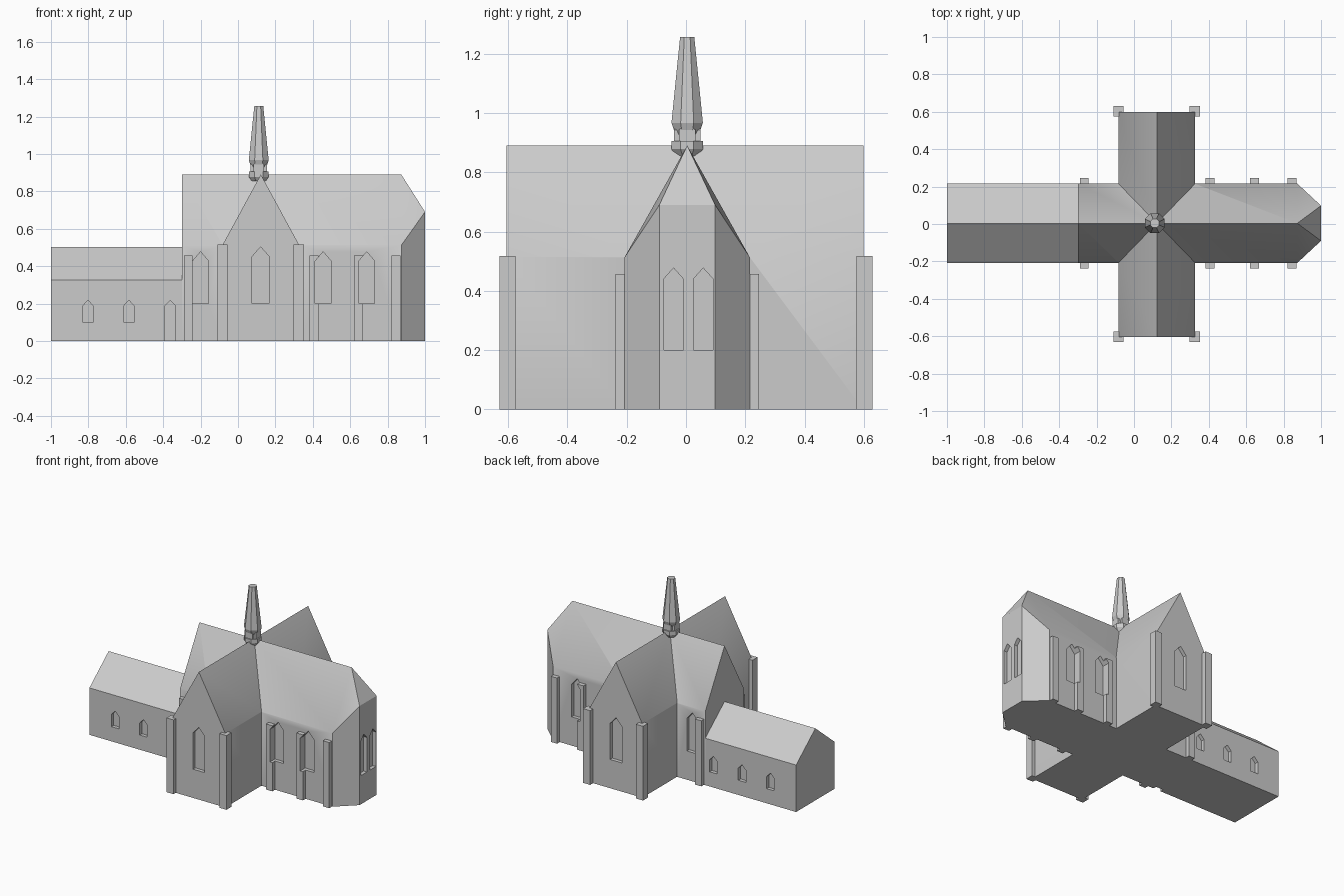
import bpy, bmesh, math

if "Cube" in bpy.data.objects:
    bpy.data.objects.remove(bpy.data.objects["Cube"])

CY = 0.004            # centre line of the nave
HW = 0.212            # half width of the nave
TX = 0.122            # centre line of the transept
SX = 0.111            # spire centre

stone = bpy.data.materials.new("light grey stone")
stone.diffuse_color = (0.6, 0.6, 0.6, 1)
stone.use_nodes = True
stone.node_tree.nodes["Principled BSDF"].inputs["Base Color"].default_value = stone.diffuse_color


def solid(name, *groups):
    """One object made of the convex hull of each group of points."""
    bm = bmesh.new()
    for pts in groups:
        part = bmesh.new()
        for p in pts:
            part.verts.new(p)
        bmesh.ops.convex_hull(part, input=part.verts[:])
        bmesh.ops.dissolve_limit(part, angle_limit=0.01, verts=part.verts[:], edges=part.edges[:])
        bmesh.ops.recalc_face_normals(part, faces=part.faces[:])
        tmp = bpy.data.meshes.new("tmp")
        part.to_mesh(tmp)
        part.free()
        bm.from_mesh(tmp)
        bpy.data.meshes.remove(tmp)
    mesh = bpy.data.meshes.new(name)
    bm.to_mesh(mesh)
    bm.free()
    mesh.materials.append(stone)
    ob = bpy.data.objects.new(name, mesh)
    bpy.context.collection.objects.link(ob)
    return ob


def box(x0, x1, y0, y1, z0, z1):
    return [(x, y, z) for x in (x0, x1) for y in (y0, y1) for z in (z0, z1)]


def gable(c, hw, z0, eave, ridge, a, b, along):
    """Points of a pointed prism running from a to b along the x or y axis."""
    prof = [(c - hw, z0), (c + hw, z0), (c - hw, eave), (c + hw, eave), (c, ridge)]
    if along == 'x':
        return [(t, u, z) for t in (a, b) for u, z in prof]
    return [(u, t, z) for t in (a, b) for u, z in prof]


def octagon(r, z):
    R = r / math.cos(math.pi / 8)
    return [(SX + R * math.cos((k + .5) * math.pi / 4),
             CY + R * math.sin((k + .5) * math.pi / 4), z) for k in range(8)]


def boolean(ob, other, op):
    m = ob.modifiers.new(op, 'BOOLEAN')
    m.operation = op
    m.solver = 'EXACT'
    m.object = other
    bpy.context.view_layer.objects.active = ob
    bpy.ops.object.modifier_apply(modifier=m.name)


# main nave with the three-sided end
nave_pts = gable(CY, HW, 0, 0.512, 0.89, -0.3, 0.873, 'x')
nave_pts += [(1, CY + s * 0.094, z) for s in (-1, 1) for z in (0, 0.69)]
church = solid("nave_and_transept", nave_pts)

# transept
transept = solid("transept", gable(TX, 0.204, 0, 0.515, 0.89, -0.605, 0.598, 'y'))
boolean(church, transept, 'UNION')
bpy.data.objects.remove(transept)

# low western hall
hall = solid("low_hall", gable(CY, HW, 0, 0.327, 0.502, -1, -0.3, 'x'))

# buttresses of the nave and of the transept corners
nave_b, tran_b = [], []
for s in (-1, 1):
    for x in (-0.266, 0.407, 0.643, 0.846):
        ys = sorted((CY + s * (HW - 0.02), CY + s * 0.242))
        nave_b.append(box(x - 0.024, x + 0.024, *ys, 0, 0.457))
    for x in (-0.083, 0.325):
        ys = sorted((s * 0.575, s * 0.63))
        tran_b.append(box(x - 0.027, x + 0.027, *ys, 0, 0.517))
nave_buttresses = solid("nave_buttresses", *nave_b)
solid("transept_buttresses", *tran_b)

# pointed windows and door, cut as recesses
D, OUT = 0.025, 0.07
hall_w, nave_w = [], []
for s in (-1, 1):
    wall = CY + s * HW
    for x in (-0.802, -0.583, -0.363):
        z0 = -0.01 if (x > -0.4 and s < 0) else 0.102
        hall_w.append(gable(x, 0.029, z0, 0.187, 0.217, wall - s * D, wall + s * OUT, 'y'))
    for x in (-0.2, 0.455, 0.688):
        nave_w.append(gable(x, 0.042, 0.2, 0.428, 0.477, wall - s * D, wall + s * OUT, 'y'))
    end = 0.598 if s > 0 else -0.605
    nave_w.append(gable(0.121, 0.045, 0.2, 0.452, 0.503, end - s * D, end + s * OUT, 'y'))
    nave_w.append(gable(CY + 0.004 + s * 0.05, 0.033, 0.2, 0.44, 0.477, 1 - D, 1 + OUT, 'x'))
for targets, shapes in (((hall,), hall_w), ((church, nave_buttresses), nave_w)):
    cutter = solid("window_cutter", *shapes)
    cutter.hide_render = True
    for ob in targets:
        boolean(ob, cutter, 'DIFFERENCE')
    bpy.data.objects.remove(cutter)

# ridge turret: collar, neck, gablets and tapering spire
solid("turret_collar", octagon(0.038, 0.855) + octagon(0.053, 0.878) + octagon(0.053, 0.905))
solid("turret_neck", octagon(0.038, 0.9) + octagon(0.038, 0.935))
solid("turret_gablets",
      gable(CY, 0.028, 0.9, 0.943, 0.966, SX - 0.045, SX + 0.045, 'x'),
      gable(SX, 0.028, 0.9, 0.943, 0.966, CY - 0.045, CY + 0.045, 'y'))
solid("spire", octagon(0.039, 0.925) + octagon(0.053, 0.967) + octagon(0.024, 1.256))

# soft eaves on the steep roofs, all other edges crisp
bpy.ops.object.select_all(action='DESELECT')
church.select_set(True)
bpy.context.view_layer.objects.active = church
bpy.ops.object.shade_smooth_by_angle(angle=math.radians(30))
